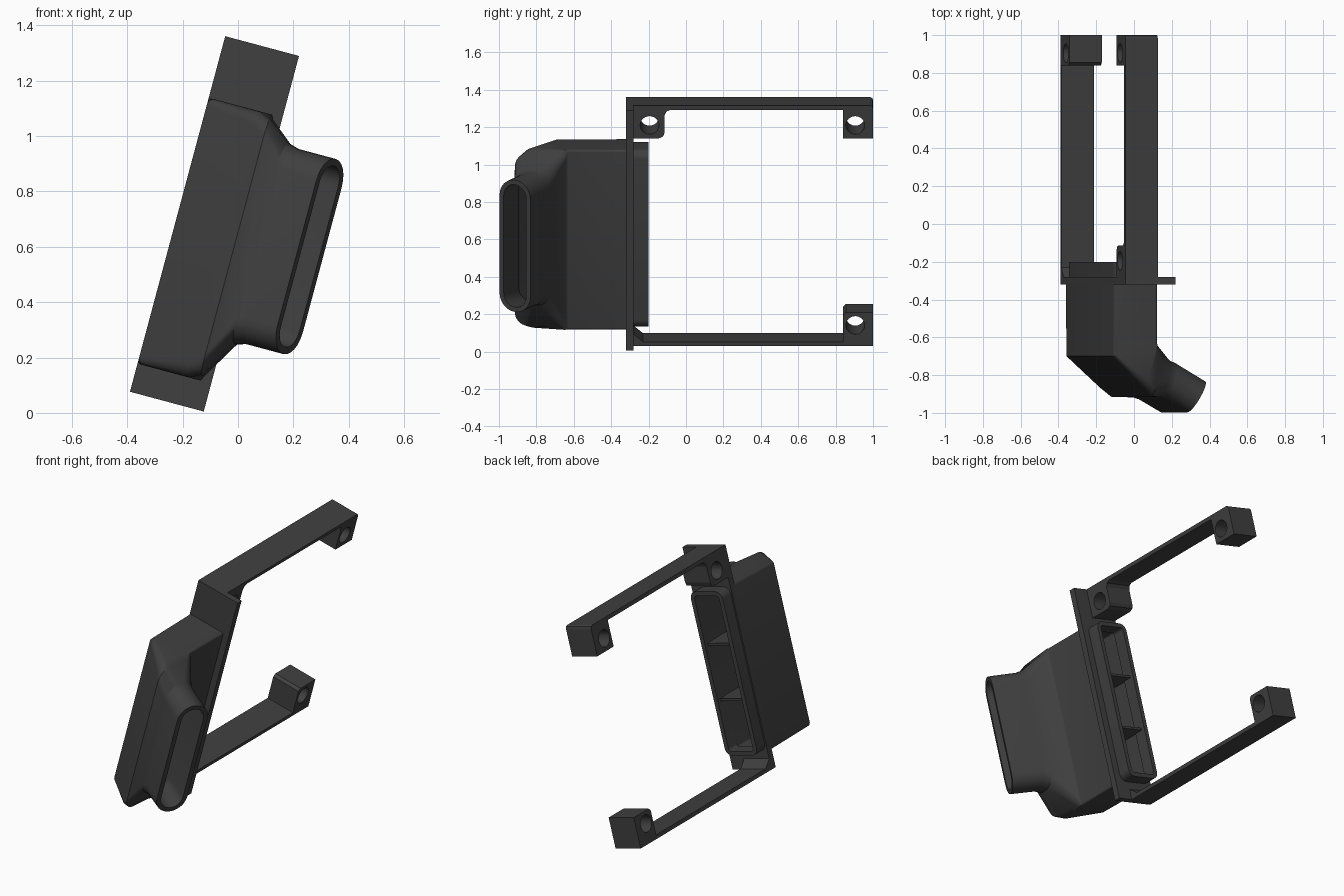
import bpy, bmesh, math
from mathutils import Matrix, Vector

if "Cube" in bpy.data.objects:
    bpy.data.objects.remove(bpy.data.objects["Cube"])

# Parts are drawn in (u, y, w): u across, w up the plate; all lean 15 degrees.
LEAN = Matrix.Translation((-0.085, 0, 0.683)) @ Matrix.Rotation(math.radians(15), 4, 'Y')
mat = bpy.data.materials.new("charcoal plastic")
mat.diffuse_color = (0.05, 0.05, 0.05, 1)
mat.use_nodes = True
mat.node_tree.nodes["Principled BSDF"].inputs["Base Color"].default_value = mat.diffuse_color


def add(name, bm, smooth=False):
    bmesh.ops.recalc_face_normals(bm, faces=bm.faces)
    me = bpy.data.meshes.new(name)
    bm.to_mesh(me)
    bm.free()
    me.materials.append(mat)
    ob = bpy.data.objects.new(name, me)
    bpy.context.collection.objects.link(ob)
    ob.matrix_world = LEAN
    if smooth:
        bpy.ops.object.select_all(action='DESELECT')
        ob.select_set(True)
        bpy.context.view_layer.objects.active = ob
        bpy.ops.object.shade_smooth_by_angle(angle=math.radians(28))
    return ob


def box(name, u, y, w):
    bm = bmesh.new()
    bmesh.ops.create_cube(bm, size=1)
    for v in bm.verts:
        v.co = [(a + b) / 2 + c * (b - a) for c, (a, b) in zip(v.co, (u, y, w))]
    return add(name, bm)


def extrude(name, profile, u0, u1):
    """Extrude a (y, w) outline across u."""
    bm = bmesh.new()
    f = bm.faces.new([bm.verts.new((u0, y, w)) for y, w in profile])
    new = bmesh.ops.extrude_face_region(bm, geom=[f])["geom"]
    bmesh.ops.translate(bm, vec=(u1 - u0, 0, 0),
                        verts=[g for g in new if isinstance(g, bmesh.types.BMVert)])
    return add(name, bm)


def cut(ob, cutter):
    cutter.hide_render = True
    cutter.display_type = 'WIRE'
    m = ob.modifiers.new("cut", 'BOOLEAN')
    m.operation, m.solver, m.object = 'DIFFERENCE', 'EXACT', cutter


def bore(ob, y, w, r=0.05):
    bm = bmesh.new()
    bmesh.ops.create_cone(bm, cap_ends=True, segments=40, radius1=r, radius2=r, depth=0.5,
                          matrix=Matrix.Translation((-0.05, y, w)) @ Matrix.Rotation(math.pi / 2, 4, 'Y'))
    cut(ob, add("bore_cutter", bm))


def ring(sec, t=0.0, n=6):
    """Rounded rectangle between two (u, y) points, inset by t."""
    (lu, ly), (ru, ry), w0, w1, rl, rr = sec
    L, R = Vector((lu, ly, 0)), Vector((ru, ry, 0))
    d = (R - L).normalized()
    length = (R - L).length
    pts = []
    for k, (s, w, r) in enumerate(((length - t, w1 - t, rr), (t, w1 - t, rl),
                                   (t, w0 + t, rl), (length - t, w0 + t, rr))):
        r = max(r - t, 0.008)
        su, sw = (1, -1, -1, 1)[k], (1, 1, -1, -1)[k]
        for i in range(n + 1):
            a = math.pi / 2 * (k + i / n)
            p = L + d * (s - su * r + r * math.cos(a))
            pts.append((p.x, p.y, w - sw * r + r * math.sin(a)))
    return pts


# Hollow duct: rear rim, box body, slanted elbow, slot nozzle
sections = [
    ((-0.13, -0.20), (0.095, -0.20), -0.553, 0.428, 0.045, 0.045),
    ((-0.13, -0.28), (0.095, -0.28), -0.553, 0.428, 0.045, 0.045),
    ((-0.138, -0.285), (0.10, -0.285), -0.56, 0.435, 0.012, 0.012),
    ((-0.138, -0.70), (0.10, -0.63), -0.56, 0.435, 0.025, 0.012),
    ((0.04, -0.868), (0.102, -0.635), -0.56, 0.435, 0.055, 0.015),
    ((0.09, -0.915), (0.11, -0.642), -0.54, 0.418, 0.075, 0.03),
    ((0.165, -0.918), (0.205, -0.72), -0.40, 0.35, 0.09, 0.08),
    ((0.195, -0.928), (0.25, -0.738), -0.39, 0.34, 0.092, 0.092),
    ((0.315, -0.997), (0.41, -0.832), -0.39, 0.34, 0.094, 0.094),
]
bm = bmesh.new()
loops = [ring(s) for s in sections] + [ring(s, 0.026) for s in reversed(sections)]
loops = [[bm.verts.new(p) for p in lp] for lp in loops]
for a, b in zip(loops, loops[1:] + loops[:1]):
    for i in range(len(a)):
        j = (i + 1) % len(a)
        bm.faces.new((a[i], a[j], b[j], b[i]))
add("duct", bm, smooth=True)

# Dividers inside the rear opening
for k in (1, 2):
    w = -0.56 + 0.995 * k / 3
    box("divider", (-0.12, 0.085), (-0.55, -0.225), (w - 0.007, w + 0.007))

# Mounting plate with an opening for the duct
plate = box("mounting_plate", (-0.138, 0.138), (-0.32, -0.28), (-0.665, 0.665))
cut(plate, box("plate_cutter", (-0.115, 0.08), (-0.4, -0.1), (-0.537, 0.412)))

# Upper arm with a screw boss at each end
upper = extrude("upper_arm", [
    (-0.30, 0.665), (0.985, 0.665), (0.996, 0.66), (1.0, 0.645), (1.0, 0.484), (0.84, 0.484),
    (0.84, 0.642), (-0.085, 0.642), (-0.105, 0.632), (-0.115, 0.61), (-0.115, 0.515),
    (-0.122, 0.495), (-0.145, 0.484), (-0.30, 0.484)], -0.138, 0.04)
bore(upper, 0.905, 0.557)
bore(upper, -0.195, 0.557)

# Lower arm with one screw boss and a small gusset at the plate
lower = extrude("lower_arm", [
    (-0.30, -0.665), (1.0, -0.665), (1.0, -0.48), (0.855, -0.48), (0.84, -0.495),
    (0.84, -0.642), (-0.23, -0.642), (-0.28, -0.60), (-0.30, -0.60)], -0.138, 0.04)
bore(lower, 0.905, -0.55)
